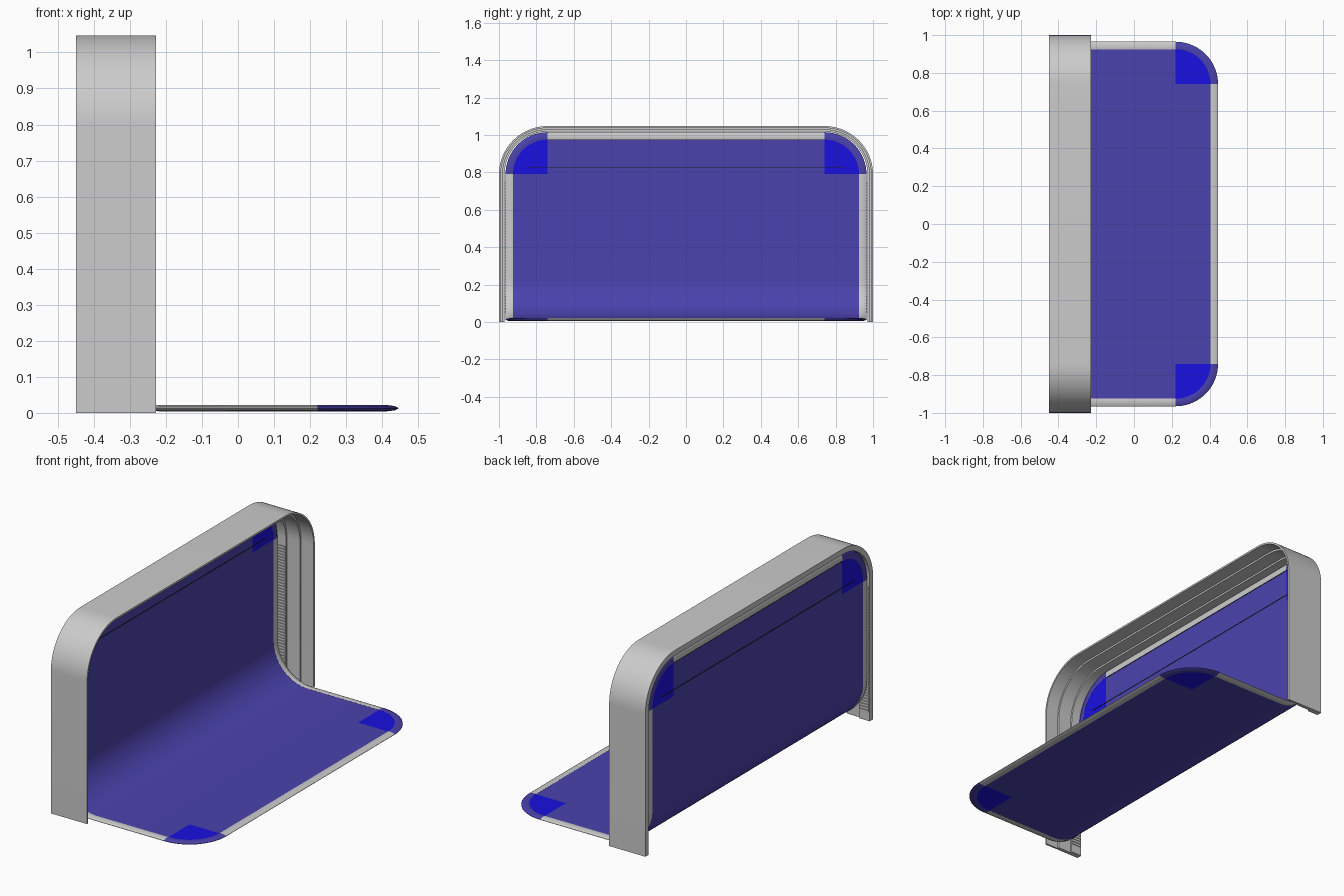
import bpy, bmesh, math

if "Cube" in bpy.data.objects:
    bpy.data.objects.remove(bpy.data.objects["Cube"])

HY, CZ, CX = 0.74, 0.79, 0.22         # corner centres: half width, wall height, floor depth
RO, RI = 0.225, 0.185                 # sheet rim outer / inner corner radius
BX, BR, FZ = -0.435, 0.215, 0.013     # wall position, bend radius, floor height
L = BR * math.pi / 2
U0, U1 = BX + BR - CX, L + CZ - FZ - BR   # corner centres measured along the sheet
H = 0.006


def material(name, rgb):
    m = bpy.data.materials.new(name)
    m.diffuse_color = (*rgb, 1)
    m.use_nodes = True
    m.node_tree.nodes["Principled BSDF"].inputs["Base Color"].default_value = m.diffuse_color
    return m


blue = material("sheet_blue", (0.07, 0.055, 0.42))
bright = material("corner_blue", (0.01, 0.005, 0.75))
black = material("seam_black", (0.01, 0.01, 0.015))


def finish(name, bm, mat=None):
    bmesh.ops.remove_doubles(bm, verts=bm.verts, dist=1e-6)
    bmesh.ops.recalc_face_normals(bm, faces=bm.faces)
    me = bpy.data.meshes.new(name)
    bm.to_mesh(me)
    bm.free()
    ob = bpy.data.objects.new(name, me)
    bpy.context.collection.objects.link(ob)
    if mat:
        me.materials.append(mat)
    bpy.context.view_layer.objects.active = ob
    ob.select_set(True)
    bpy.ops.object.shade_smooth_by_angle(angle=math.radians(30))
    ob.select_set(False)
    return ob


def bend(u, y, n):
    """Sheet coordinates to space: floor, quarter bend, then wall."""
    if u <= 0:
        return (BX + BR - u, y, FZ + n)
    if u >= L:
        return (BX + n, y, FZ + BR + u - L)
    a = u / BR
    return (BX + BR - (BR - n) * math.sin(a), y, FZ + BR - (BR - n) * math.cos(a))


def slab(name, rows, mat=None):
    """Closed plate from rows of (u, y, half thickness)."""
    bm = bmesh.new()
    g = [[[bm.verts.new(bend(u, y, s * h)) for u, y, h in r] for r in rows] for s in (1, -1)]
    R, C = len(rows), len(rows[0])
    for k in g:
        for i in range(R - 1):
            for j in range(C - 1):
                bm.faces.new((k[i][j], k[i][j + 1], k[i + 1][j + 1], k[i + 1][j]))
    edge = ([(0, j) for j in range(C)] + [(i, C - 1) for i in range(1, R)]
            + [(R - 1, j) for j in range(C - 2, -1, -1)] + [(i, 0) for i in range(R - 2, 0, -1)])
    for (a, b), (c, d) in zip(edge, edge[1:] + edge[:1]):
        bm.faces.new((g[0][a][b], g[0][c][d], g[1][c][d], g[1][a][b]))
    return finish(name, bm, mat)


def box(bm, lo, hi):
    v = [bm.verts.new((x, y, z)) for x in (lo[0], hi[0]) for y in (lo[1], hi[1]) for z in (lo[2], hi[2])]
    for f in ((0, 1, 3, 2), (4, 6, 7, 5), (0, 4, 5, 1), (2, 3, 7, 6), (0, 2, 6, 4), (1, 5, 7, 3)):
        bm.faces.new([v[i] for i in f])


# arched frame: stepped section swept round the arch
section = [(-0.45, 0), (-0.228, 0), (-0.228, 0.010), (-0.305, 0.010),
           (-0.305, 0.020), (-0.385, 0.020), (-0.385, 0.030), (-0.45, 0.030)]
N = 20
arch = [(1, 0, 0.0)] + [(1, math.pi / 2 * i / N, CZ) for i in range(N + 1)]
arch += [(-1, a, z) for s, a, z in reversed(arch)]
bm = bmesh.new()
rings = []
for s, a, z in arch:
    rings.append([bm.verts.new((x, s * (HY + (0.26 - d) * math.cos(a)),
                                z + (0.2575 - d) * math.sin(a))) for x, d in section])
for p, q in zip(rings, rings[1:]):
    for j in range(len(section)):
        k = (j + 1) % len(section)
        bm.faces.new((p[j], p[k], q[k], q[j]))
bm.faces.new(rings[0])
bm.faces.new(rings[-1])
finish("arched_frame", bm)

# blue sheet: main panel running floor to wall, plus end bands between the corners
us = [U0] + [L * i / 16 for i in range(17)] + [U1]
slab("main_panel", [[(u, -HY - RI, H), (u, HY + RI, H)] for u in us], blue)
for name, u, v in (("floor_end_panel", U0 - RI, U0), ("wall_top_panel", U1, U1 + RI)):
    slab(name, [[(w, -HY, H), (w, HY, H)] for w in (u, v)], blue)

# rim with a tapered section
rim = [(RI, 0.0065), (RI + 0.01, 0.0085), (RI + 0.03, 0.006), (RO, 0.001)]
for s, side in ((1, "right"), (-1, "left")):
    slab("side_rim_" + side, [[(u, s * (HY + r), h) for r, h in rim] for u in us])
for e, c, end in ((-1, U0, "floor"), (1, U1, "wall")):
    slab(end + "_end_rim", [[(c + e * r, y, h) for r, h in rim] for y in (-HY, HY)])
    for s, side in ((1, "right"), (-1, "left")):
        arc = [math.pi / 2 * i / 16 for i in range(17)]
        slab(f"{end}_corner_rim_{side}",
             [[(c + e * r * math.sin(a), s * (HY + r * math.cos(a)), h) for r, h in rim] for a in arc], blue)
        # bright quarter disc
        slab(f"{end}_corner_patch_{side}",
             [[(c + e * r * math.sin(a), s * (HY + r * math.cos(a)), H) for r in (0.0005, RI)] for a in arc], bright)

# dark seams across the wall
bm = bmesh.new()
for z, w in ((0.825, 0.85), (CZ + RI, HY)):
    box(bm, (BX - 0.0075, -w, z - 0.002), (BX + 0.0075, w, z + 0.002))
finish("wall_seams", bm, black)

# toothed strips inside both uprights
bm = bmesh.new()
for s in (1, -1):
    for i in range(44):
        z = 0.05 + 0.016 * i
        y = sorted((s * 0.966, s * 0.972))
        box(bm, (-0.445, y[0], z), (-0.387, y[1], z + 0.009))
finish("toothed_strips", bm)
